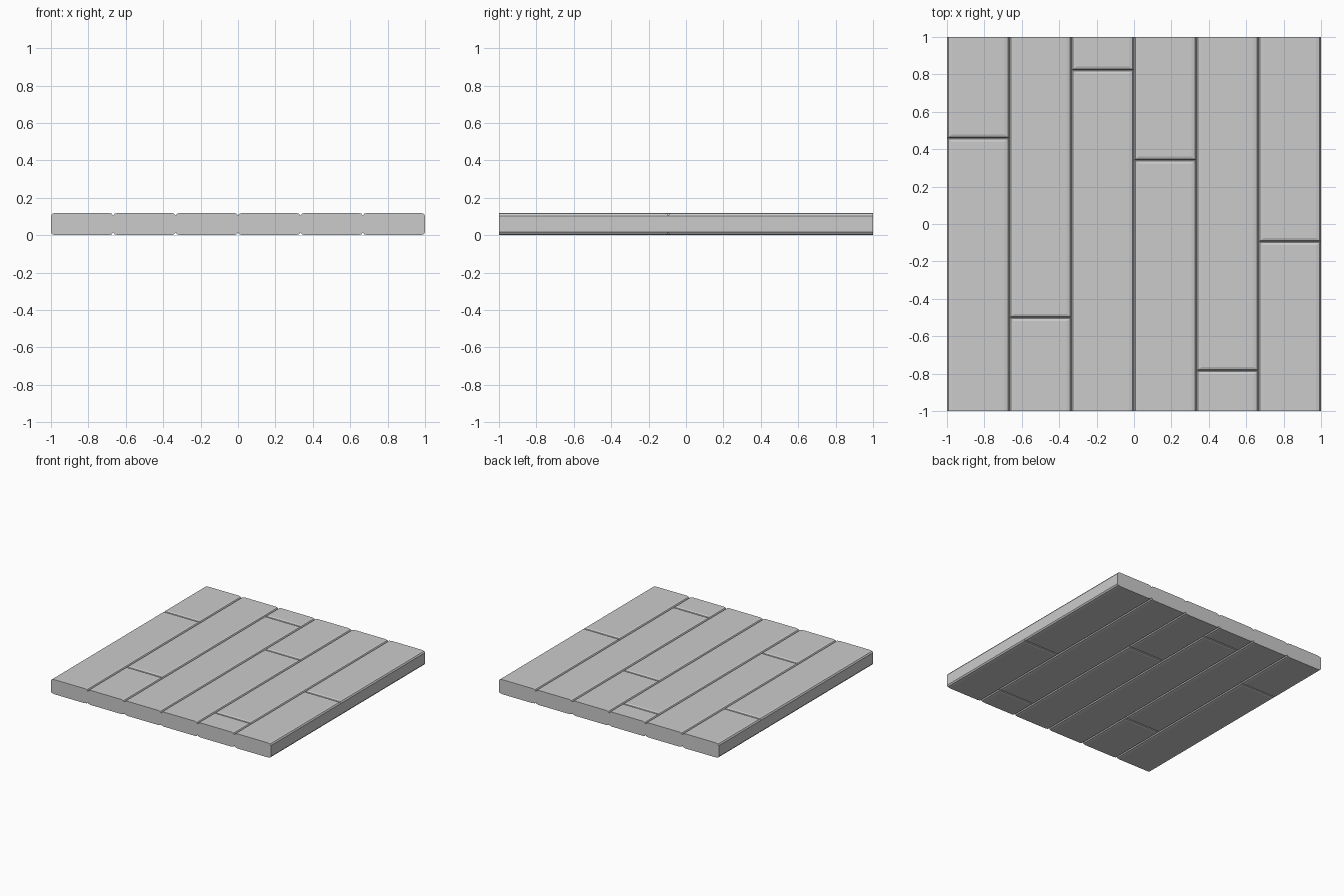
import bpy, bmesh
from mathutils import Vector

if "Cube" in bpy.data.objects:
    bpy.data.objects.remove(bpy.data.objects["Cube"])

HEIGHT = 0.12
WIDTH = 2 / 6
ROUND = Vector((0.027, 0.019, 0.016))   # edge rounding along x, y, z
JOINTS = [0.46, -0.5, 0.823, 0.342, -0.784, -0.094]   # butt joint y per row


def plank(name, x0, x1, y0, y1):
    """Board with rounded long edges and a rounded inner end; the outer end is sawn flat."""
    bm = bmesh.new()
    bmesh.ops.create_cube(bm, size=1)
    for v in bm.verts:
        v.co = Vector((x0 if v.co.x < 0 else x1,
                       y0 if v.co.y < 0 else y1,
                       0 if v.co.z < 0 else HEIGHT))
    # bevel in stretched space so the rounding differs per axis
    edges = []
    for e in bm.edges:
        a, b = (v.co for v in e.verts)
        along_y = abs(a.y - b.y) > 1e-5
        inner_cross = abs(a.x - b.x) > 1e-5 and abs(a.y) < 0.999
        if along_y or inner_cross:
            edges.append(e)
    for v in bm.verts:
        v.co = Vector(c / r for c, r in zip(v.co, ROUND))
    bmesh.ops.bevel(bm, geom=edges, offset=1, offset_type='OFFSET',
                    segments=2, profile=0.5, affect='EDGES')
    for v in bm.verts:
        v.co = Vector(c * r for c, r in zip(v.co, ROUND))
    bmesh.ops.recalc_face_normals(bm, faces=bm.faces)
    mesh = bpy.data.meshes.new(name)
    bm.to_mesh(mesh)
    bm.free()
    bpy.context.collection.objects.link(bpy.data.objects.new(name, mesh))


# six rows, each split into a front and a back board
for i, joint in enumerate(JOINTS):
    x = -1 + i * WIDTH
    plank(f"front_plank_{i + 1}", x, x + WIDTH, -1, joint)
    plank(f"back_plank_{i + 1}", x, x + WIDTH, joint, 1)
